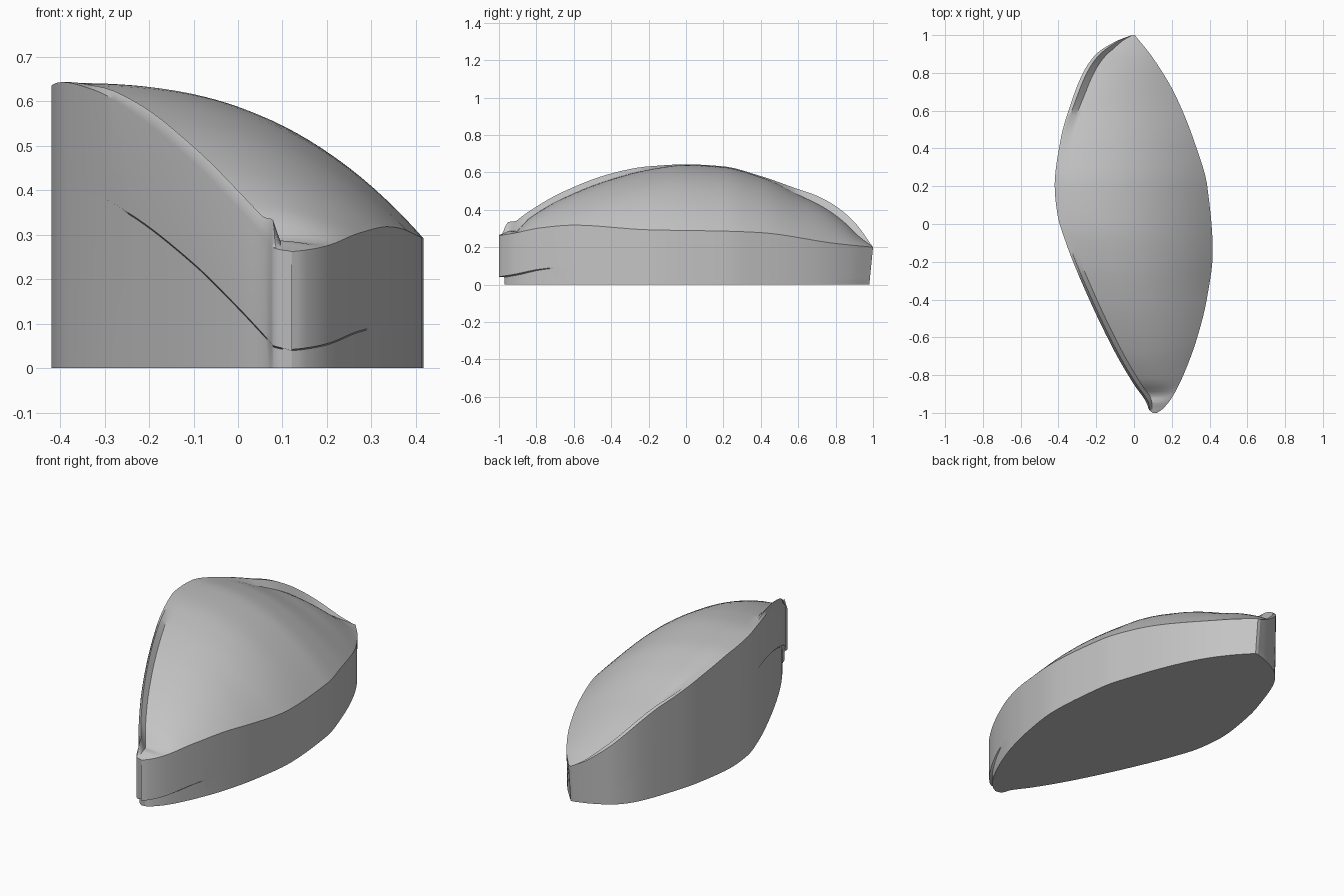
import bpy, bmesh, math

cube = bpy.data.objects.get("Cube")
if cube:
    bpy.data.objects.remove(cube, do_unlink=True)


def curve(points):
    """Smooth monotone curve through (y, value) points."""
    n = len(points)
    slope = [(points[i + 1][1] - points[i][1]) / (points[i + 1][0] - points[i][0]) for i in range(n - 1)]
    tan = [slope[0]]
    for a, b in zip(slope, slope[1:]):
        tan.append(2 * a * b / (a + b) if a * b > 0 else 0)
    tan.append(slope[-1])

    def value(y):
        i = 0
        while i < n - 2 and y > points[i + 1][0]:
            i += 1
        (y0, v0), (y1, v1) = points[i], points[i + 1]
        h = y1 - y0
        t = (y - y0) / h
        return ((1 + 2 * t) * (1 - t) ** 2 * v0 + t * (1 - t) ** 2 * h * tan[i]
                + t * t * (3 - 2 * t) * v1 + t * t * (t - 1) * h * tan[i + 1])
    return value


# Plan outline and rim heights along the length
tall_x = curve([(-1, .1), (-.985, .08), (-.95, .068), (-.85, 0), (-.68, -.1), (-.37, -.25), (-.1, -.36),
                (.05, -.405), (.2, -.42), (.45, -.388), (.65, -.33), (.8, -.27), (.9, -.2), (.97, -.09), (1, -.012)])
low_x = curve([(-1, .12), (-.985, .145), (-.92, .2), (-.78, .27), (-.6, .335), (-.4, .385), (-.15, .417),
               (.2, .388), (.42, .325), (.68, .22), (.88, .1), (1, .004)])
tall_z = curve([(-1, .265), (-.95, .285), (-.85, .36), (-.68, .462), (-.4, .575), (-.2, .625), (0, .643),
                (.2, .632), (.4, .58), (.6, .51), (.7, .475), (.8, .42), (.9, .335), (1, .2)])
low_z = curve([(-1, .262), (-.92, .275), (-.78, .303), (-.6, .318), (-.2, .293), (.2, .286), (.4, .278),
               (.8, .22), (1, .2)])
# Lip crest, the groove inside it, and the fullness of the dome
crest = curve([(-1, 0), (-.985, 0), (-.955, .05), (-.9, .025), (-.5, .022), (0, 0), (1, 0)])
groove = curve([(-1, 0), (-.95, 0), (-.9, -.03), (-.83, -.012), (-.3, -.012), (0, -.002), (.4, -.004),
                (.7, -.04), (.9, -.05), (1, 0)])
fullness = curve([(-1, 2.2), (-.6, 2.4), (-.1, 2.6), (.2, 2.5), (.6, 2.1), (1, 1.8)])

STATIONS, COLUMNS = 72, 26


def wall(x, y, rim, fade_end):
    """Side wall from base to rim, stepped outward above the parting line."""
    fade = max(0, min(1, (fade_end - y) / (fade_end + 1)))
    step = .03 * fade
    taper = .02 * max(0, (y - .8) / .2)
    seam = rim - .22 - .02 * max(0, y + 1) * (fade_end > -.5)
    seam = max(.03, min(seam, rim - .08))
    lean = y - taper * (1 - seam / rim)
    return [(x, y + step - taper, 0), (x, lean + step, seam - .003), (x, lean, seam), (x, y, rim)]


def section(y):
    """Closed cross-section: tall wall, lip, domed top, low wall."""
    xl, xr, zl, zr = tall_x(y), low_x(y), tall_z(y), low_z(y)
    chord = xr - xl
    width = .04 + .018 * max(0, min(1, (y - .45) / .25))
    start = min(width / chord, .25)
    inner = zl + groove(y)
    loop = wall(xl, y, zl, .05)
    loop.append((xl + chord * start * .35, y, zl + crest(y)))
    for k in range(COLUMNS):
        t = start + (1 - start) * k / COLUMNS
        loop.append((xl + chord * t, y, zr + (inner - zr) * (1 - t ** fullness(y))))
    return loop + wall(xr, y, zr, -.6)[::-1]


# Loft the sections from tip to tip
bm = bmesh.new()
loops = [[bm.verts.new(p) for p in section(-math.cos(math.pi * i / STATIONS))] for i in range(STATIONS + 1)]
size = len(loops[0])
for a, b in zip(loops, loops[1:]):
    for j in range(size):
        k = (j + 1) % size
        bm.faces.new((a[j], a[k], b[k], b[j]))
bm.faces.new(loops[0])
bm.faces.new(loops[-1])
bmesh.ops.recalc_face_normals(bm, faces=bm.faces)
mesh = bpy.data.meshes.new("domed_shell")
bm.to_mesh(mesh)
bm.free()

shell = bpy.data.objects.new("domed_shell", mesh)
bpy.context.collection.objects.link(shell)

# Plain grey finish
grey = bpy.data.materials.new("plain_grey")
grey.use_nodes = True
color = (.55, .55, .55, 1)
grey.diffuse_color = color
grey.node_tree.nodes["Principled BSDF"].inputs["Base Color"].default_value = color
mesh.materials.append(grey)

bpy.ops.object.select_all(action='DESELECT')
shell.select_set(True)
bpy.context.view_layer.objects.active = shell
bpy.ops.object.shade_smooth_by_angle(angle=math.radians(40))
weighted = shell.modifiers.new("clean_shading", 'WEIGHTED_NORMAL')
weighted.keep_sharp = True
